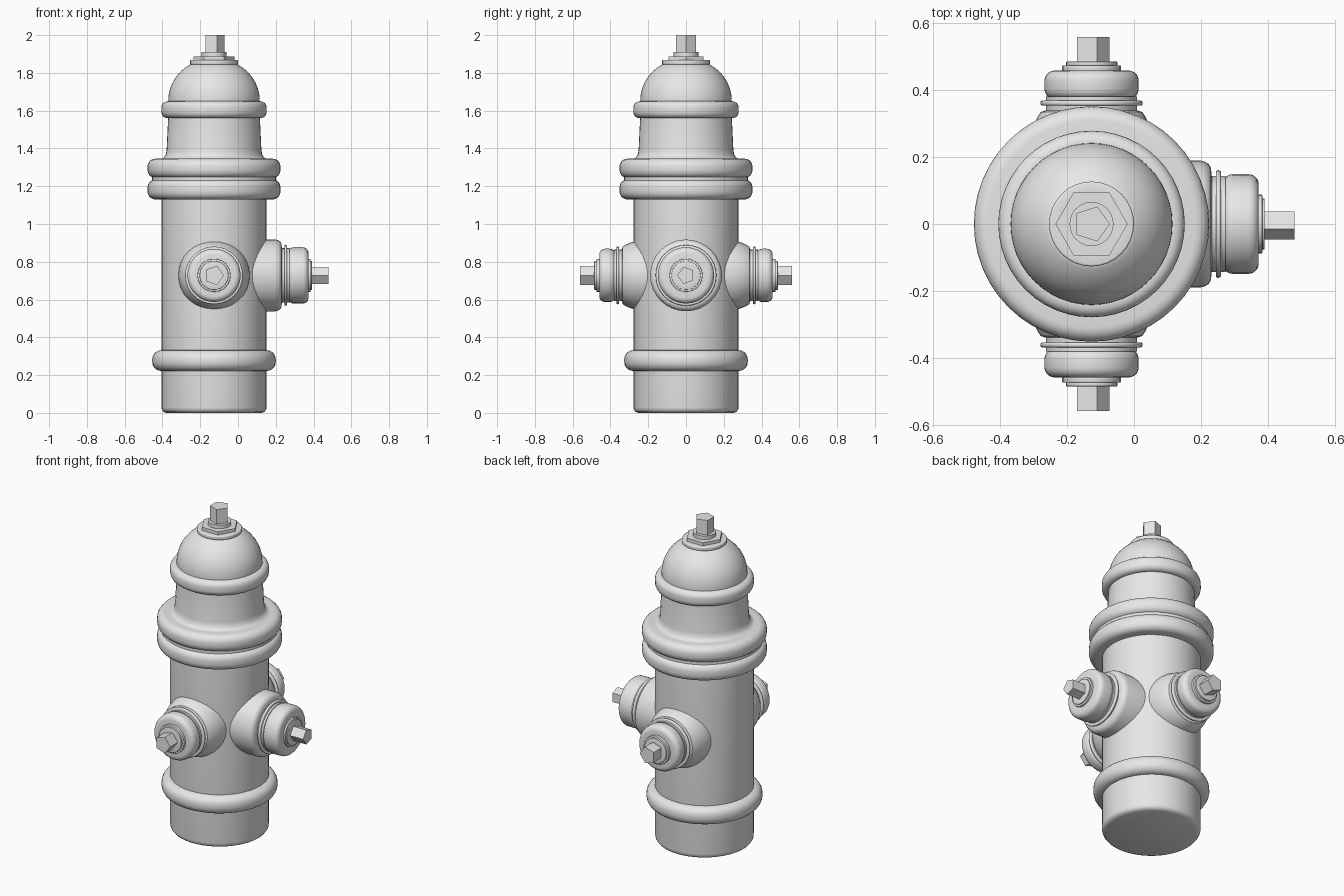
import bpy, bmesh, math
from mathutils import Matrix, Vector

if "Cube" in bpy.data.objects:
    bpy.data.objects.remove(bpy.data.objects["Cube"])

grey = bpy.data.materials.new("light_grey")
grey.use_nodes = True
GREY = (0.8, 0.8, 0.8, 1)
grey.diffuse_color = GREY
grey.node_tree.nodes["Principled BSDF"].inputs["Base Color"].default_value = GREY

CX, PORT_Z = -0.127, 0.728


def frame(origin, axis, side):
    """Local z runs along axis, local x along side."""
    w, u = Vector(axis), Vector(side)
    m = Matrix((u, w.cross(u), w)).transposed().to_4x4()
    m.translation = Vector(origin)
    return m


def lathe(name, profile, sides, matrix, smooth=True):
    """Revolve (radius, height) points about local z and cap both ends."""
    bm = bmesh.new()
    rings = []
    for r, h in profile:
        rings.append([bm.verts.new((r * math.cos(2 * math.pi * i / sides),
                                    r * math.sin(2 * math.pi * i / sides), h))
                      for i in range(sides)])
    for a, b in zip(rings, rings[1:]):
        for i in range(sides):
            j = (i + 1) % sides
            bm.faces.new((a[i], a[j], b[j], b[i]))
    bm.faces.new(rings[0][::-1])
    bm.faces.new(rings[-1])
    bmesh.ops.recalc_face_normals(bm, faces=bm.faces)
    bm.transform(matrix)
    mesh = bpy.data.meshes.new(name)
    bm.to_mesh(mesh)
    bm.free()
    mesh.materials.append(grey)
    ob = bpy.data.objects.new(name, mesh)
    bpy.context.collection.objects.link(ob)
    if smooth:
        bpy.ops.object.select_all(action='DESELECT')
        ob.select_set(True)
        bpy.context.view_layer.objects.active = ob
        bpy.ops.object.shade_smooth_by_angle(angle=math.radians(38))
    return ob


def band(inner, outer, z0, z1, c, steps=5):
    """Profile of a raised band with rounded outer corners."""
    pts = [(inner, z0)]
    for zc, start in ((z0 + c, -90), (z1 - c, 0)):
        for k in range(steps + 1):
            a = math.radians(start + 90 * k / steps)
            pts.append((outer - c + c * math.cos(a), zc + c * math.sin(a)))
    return pts + [(inner, z1)]


up = frame((CX, 0, 0), (0, 0, 1), (1, 0, 0))

# Barrel, neck and the raised bands around them
lathe("barrel", [(0.252, 0), (0.268, 0.006), (0.276, 0.017), (0.278, 0.03),
                 (0.278, 1.14)], 48, up)
lathe("base_band", band(0.27, 0.327, 0.222, 0.332, 0.048), 48, up)
lathe("lower_flange", band(0.27, 0.352, 1.13, 1.236, 0.042), 48, up)
lathe("flange_gasket", [(0.328, 1.225), (0.328, 1.255)], 48, up)
lathe("upper_flange", band(0.24, 0.352, 1.244, 1.346, 0.042), 48, up)
lathe("neck", [(0.285, 1.343), (0.268, 1.35), (0.256, 1.365), (0.251, 1.39),
               (0.242, 1.58)], 48, up)
lathe("neck_band", band(0.23, 0.279, 1.56, 1.65, 0.034), 48, up)

# Domed bonnet
dome = [(0.242, 1.62)]
for k in range(13):
    t = math.radians(60 * k / 12)
    dome.append((0.242 * math.cos(t), 1.655 + 0.222 * math.sin(t)))
lathe("bonnet", dome, 48, up)

# Top nut stack
lathe("bonnet_collar", band(0.10, 0.127, 1.843, 1.868, 0.006, 3), 32, up)
lathe("hex_plate", [(0.108, 1.86), (0.108, 1.887)], 6, up, False)
lathe("nut_washer", [(0.066, 1.88), (0.066, 1.91)], 24, up)
lathe("top_nut", [(0.055, 1.90), (0.055, 2.0)], 5, up, False)


def outlet(prefix, axis, side, collar, start, rc, cap_end, disc_end, tip, nut_r):
    """Collar, sealing rings, rounded cap, washers and five-sided nut."""
    m = frame((CX, 0, PORT_Z), axis, side)
    lathe(prefix + "_collar", collar, 32, m)
    lathe(prefix + "_throat", [(rc - 0.005, start - 0.02), (rc - 0.005, start + 0.04)], 32, m)
    lathe(prefix + "_ring",
          band(rc - 0.01, rc + 0.012, start + 0.012, start + 0.027, 0.006, 3), 32, m)
    lathe(prefix + "_cap", band(0.06, rc, start + 0.032, cap_end, 0.03), 32, m)
    mid = (cap_end + disc_end) / 2
    lathe(prefix + "_washer", band(0.05, 0.088, cap_end - 0.005, mid + 0.002, 0.003, 2), 24, m)
    lathe(prefix + "_small_washer", band(0.05, 0.077, mid, disc_end, 0.003, 2), 24, m)
    lathe(prefix + "_nut", [(nut_r, disc_end - 0.02), (nut_r, tip)], 5, m, False)


# Side outlet, larger, on the left
big = [(0.19, 0.1), (0.19, 0.325), (0.187, 0.338), (0.18, 0.35),
       (0.168, 0.357), (0.14, 0.36)]
outlet("side_outlet", (1, 0, 0), (0, -1, 0), big, 0.36, 0.149, 0.50, 0.518, 0.607, 0.047)

# Matching front and back outlets
small = [(0.192, 0.12), (0.188, 0.23), (0.182, 0.265), (0.173, 0.295),
         (0.162, 0.32), (0.152, 0.335), (0.13, 0.342)]
for prefix, y in (("front_outlet", -1), ("back_outlet", 1)):
    outlet(prefix, (0, y, 0), (1, 0, 0), small, 0.342, 0.141, 0.459, 0.486, 0.56, 0.053)
